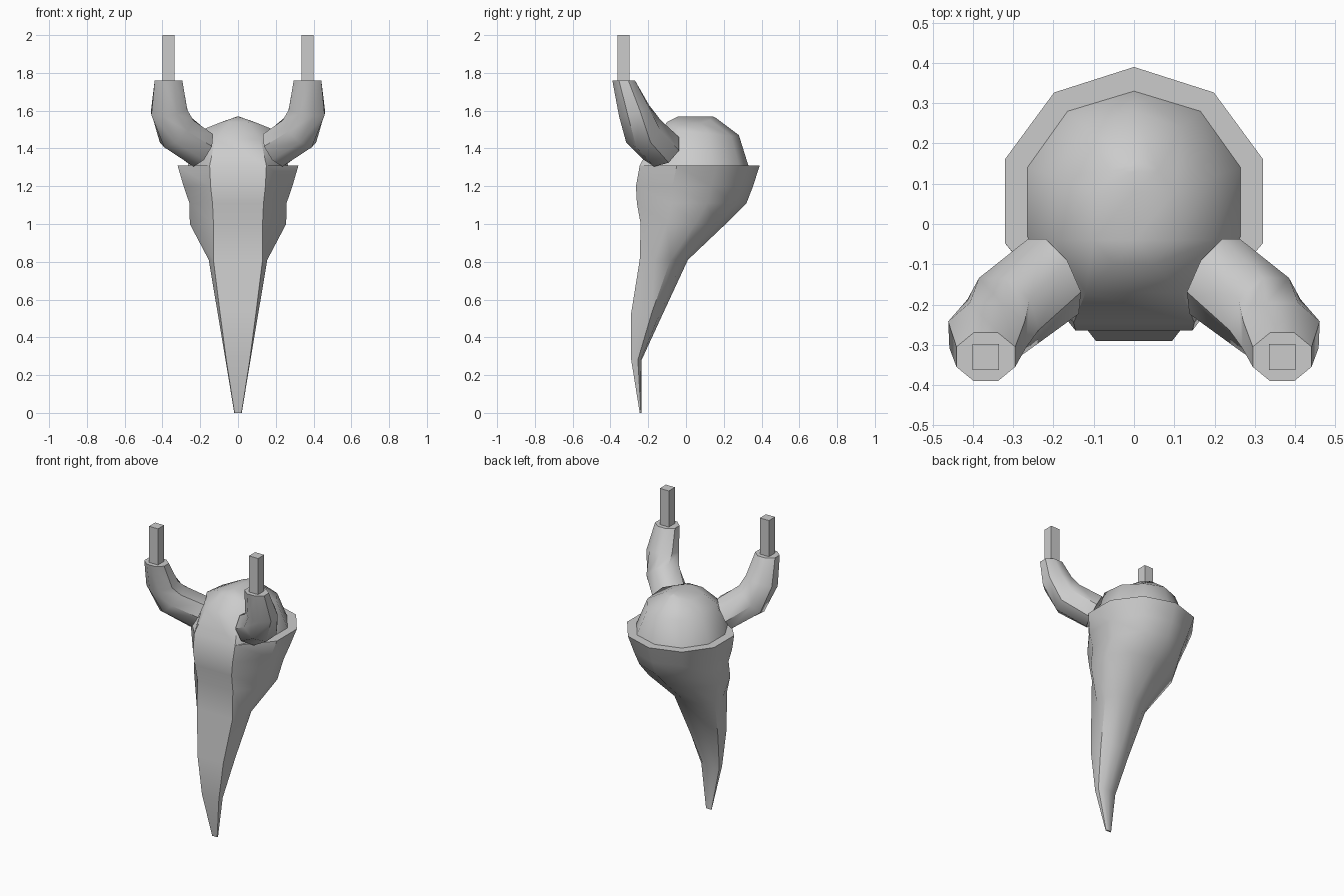
import bpy, bmesh, math
from mathutils import Vector

if "Cube" in bpy.data.objects:
    bpy.data.objects.remove(bpy.data.objects["Cube"])


def loft(name, rings, angle=40):
    """Skin a list of equal-length closed rings and cap both ends."""
    bm = bmesh.new()
    vs = [[bm.verts.new(p) for p in r] for r in rings]
    n = len(rings[0])
    for a, b in zip(vs, vs[1:]):
        for i in range(n):
            j = (i + 1) % n
            bm.faces.new((a[i], a[j], b[j], b[i]))
    bm.faces.new(vs[0][::-1])
    if len({tuple(v.co) for v in vs[-1]}) == n:
        bm.faces.new(vs[-1])
    bmesh.ops.remove_doubles(bm, verts=bm.verts[:], dist=0.0005)
    bmesh.ops.recalc_face_normals(bm, faces=bm.faces[:])
    me = bpy.data.meshes.new(name)
    bm.to_mesh(me)
    bm.free()
    ob = bpy.data.objects.new(name, me)
    bpy.context.collection.objects.link(ob)
    bpy.ops.object.select_all(action='DESELECT')
    ob.select_set(True)
    bpy.context.view_layer.objects.active = ob
    bpy.ops.object.shade_smooth_by_angle(angle=math.radians(angle))
    return ob


def mirrored(half):
    """Back-centre point first, then one side; the other side is mirrored."""
    return half + [(-x, y, z) for x, y, z in half[:0:-1]]


def body_ring(z, w, f, b, fx):
    d = b - f
    return mirrored([(0, b, z), (0.62 * w, f + 0.9 * d, z), (w, f + 0.64 * d, z),
                     (w, f + 0.31 * d, z), (fx, f, z)])


# Tapering body: height, half width, front y, back y, front half width
body = [body_ring(*r) for r in [
    (0.00, 0.020, -0.245, -0.235, 0.018),
    (0.28, 0.066, -0.290, -0.235, 0.062),
    (0.53, 0.108, -0.290, -0.120, 0.095),
    (0.81, 0.155, -0.245, 0.010, 0.130),
    (1.00, 0.255, -0.240, 0.210, 0.130),
    (1.11, 0.257, -0.260, 0.320, 0.135),
    (1.20, 0.288, -0.265, 0.355, 0.145),
    (1.31, 0.320, -0.245, 0.390, 0.150)]]

# Ledge and domed top with a short ridge
dome = [mirrored(h) for h in [
    [(0, .33, 1.31), (.165, .28, 1.31), (.265, .14, 1.31), (.265, -.03, 1.31), (.15, -.245, 1.31)],
    [(0, .28, 1.47), (.12, .24, 1.465), (.20, .12, 1.48), (.20, -.04, 1.495), (.12, -.17, 1.45)],
    [(0, .16, 1.56), (.06, .13, 1.55), (.10, .08, 1.535), (.10, -.04, 1.535), (.05, -.10, 1.54)],
    [(0, .14, 1.57), (0, .13, 1.57), (0, .08, 1.57), (0, -.04, 1.57), (0, -.04, 1.57)]]]
loft("body", body + dome)


def arm_ring(c, d, rx, ry, side):
    d = Vector(d).normalized()
    u = Vector((0, 1, 0)).cross(d).normalized()
    v = d.cross(u)
    pts = []
    for i in range(8):
        a = math.pi / 8 + i * math.pi / 4
        k = 1 / math.cos(math.pi / 8)
        p = Vector(c) + u * (rx * k * math.cos(a)) + v * (ry * k * math.sin(a))
        pts.append((p.x * side, p.y, p.z))
    return pts


for side, label in ((1, "right"), (-1, "left")):
    # Curved arm
    loft("arm_" + label, [arm_ring(c, d, rx, ry, side) for c, d, rx, ry in [
        ((.20, -.13, 1.40), (.75, -.45, .45), .100, .105),
        ((.325, -.225, 1.49), (.6, -.4, .65), .105, .100),
        ((.365, -.275, 1.60), (.15, -.3, 1), .096, .083),
        ((.368, -.330, 1.76), (0, 0, 1), .073, .060)]], 45)
    # Square peg on the arm end
    sq = [(-1, -1), (1, -1), (1, 1), (-1, 1)]
    loft("peg_" + label, [[(side * .368 + .033 * x, -.33 + .032 * y, z) for x, y in sq]
                          for z in (1.74, 2.0)])
